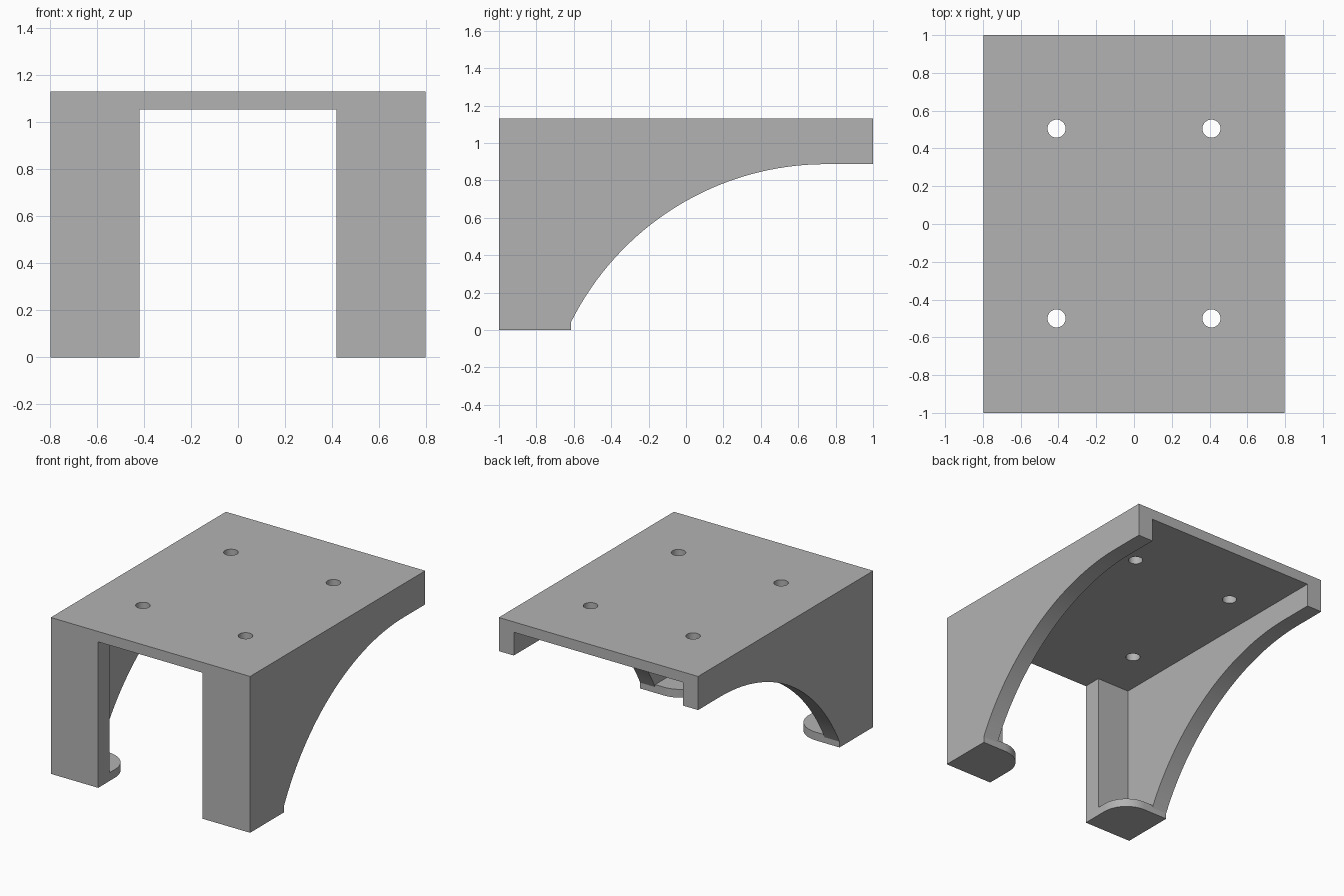
import bpy, bmesh, math

cube = bpy.data.objects.get("Cube")
if cube:
    bpy.data.objects.remove(cube, do_unlink=True)

HALF_X, TOP, PLATE_Z = 0.797, 1.13, 1.055
WALL, LEG_T, LEG_IN = 0.12, 0.13, 0.418
FOOT_Y, FOOT_Z = -0.615, 0.06

grey = bpy.data.materials.new("plain grey")
grey.use_nodes = True
colour = (0.45, 0.45, 0.45, 1)
grey.diffuse_color = colour
grey.node_tree.nodes["Principled BSDF"].inputs["Base Color"].default_value = colour


def prism(name, outline, axis, low, high):
    """Extrude a 2D outline along x (outline is y,z) or z (outline is x,y)."""
    bm = bmesh.new()
    place = (lambda a, b: (low, a, b)) if axis == "x" else (lambda a, b: (a, b, low))
    face = bm.faces.new([bm.verts.new(place(a, b)) for a, b in outline])
    grown = bmesh.ops.extrude_face_region(bm, geom=[face])["geom"]
    step = (high - low, 0, 0) if axis == "x" else (0, 0, high - low)
    bmesh.ops.translate(bm, vec=step, verts=[v for v in grown if isinstance(v, bmesh.types.BMVert)])
    bmesh.ops.recalc_face_normals(bm, faces=bm.faces)
    mesh = bpy.data.meshes.new(name)
    bm.to_mesh(mesh)
    bm.free()
    mesh.materials.append(grey)
    obj = bpy.data.objects.new(name, mesh)
    bpy.context.collection.objects.link(obj)
    return obj


def arc(cx, cy, r, start, end, steps):
    angles = [math.radians(start + (end - start) * i / steps) for i in range(steps + 1)]
    return [(cx + r * math.cos(a), cy + r * math.sin(a)) for a in angles]


def rect(a0, b0, a1, b1):
    return [(a0, b0), (a1, b0), (a1, b1), (a0, b1)]


def combine(body, other, operation):
    mod = body.modifiers.new(operation, "BOOLEAN")
    mod.operation, mod.solver, mod.object = operation, "EXACT", other
    bpy.context.view_layer.objects.active = body
    bpy.ops.object.modifier_apply(modifier=mod.name)
    bpy.data.objects.remove(other, do_unlink=True)


# Top plate
stand = prism("stand", rect(-HALF_X, -1, HALF_X, 1), "z", PLATE_Z, TOP)

# Side wall profile with its arched lower edge
R, CY, EDGE = 1.525, 0.75, 0.887
start = 180 - math.degrees(math.acos((CY - FOOT_Y) / R))
wall = [(-1, 0), (FOOT_Y, 0)] + arc(CY, EDGE - R, R, start, 90, 32) + [(1, EDGE), (1, TOP), (-1, TOP)]

# Foot outline with a rounded inner corner
r = 0.19
for side in (-1, 1):
    lo, hi = sorted((side * (HALF_X - WALL), side * HALF_X))
    combine(stand, prism("side_wall", wall, "x", lo, hi), "UNION")
    leg = rect(side * LEG_IN, -1, side * HALF_X, -1 + LEG_T)
    combine(stand, prism("front_leg", leg, "z", 0, TOP), "UNION")
    corner = arc(LEG_IN + r, FOOT_Y - r, r, 180, 90, 16)
    foot = [(LEG_IN, -1)] + corner + [(HALF_X, FOOT_Y), (HALF_X, -1)]
    combine(stand, prism("foot", [(side * x, y) for x, y in foot], "z", 0, FOOT_Z), "UNION")

# Screw holes through the plate
for x in (-0.41, 0.41):
    for y in (-0.5, 0.505):
        hole = prism("hole_cutter", arc(x, y, 0.048, 0, 345, 23), "z", 1, 1.2)
        combine(stand, hole, "DIFFERENCE")

# Merge coplanar faces, then smooth only the curved ones
bm = bmesh.new()
bm.from_mesh(stand.data)
bmesh.ops.remove_doubles(bm, verts=bm.verts, dist=0.0005)
bmesh.ops.dissolve_limit(bm, angle_limit=math.radians(0.5), verts=bm.verts, edges=bm.edges)
bm.to_mesh(stand.data)
bm.free()
bpy.ops.object.select_all(action="DESELECT")
stand.select_set(True)
bpy.context.view_layer.objects.active = stand
bpy.ops.object.shade_smooth_by_angle(angle=math.radians(25))
